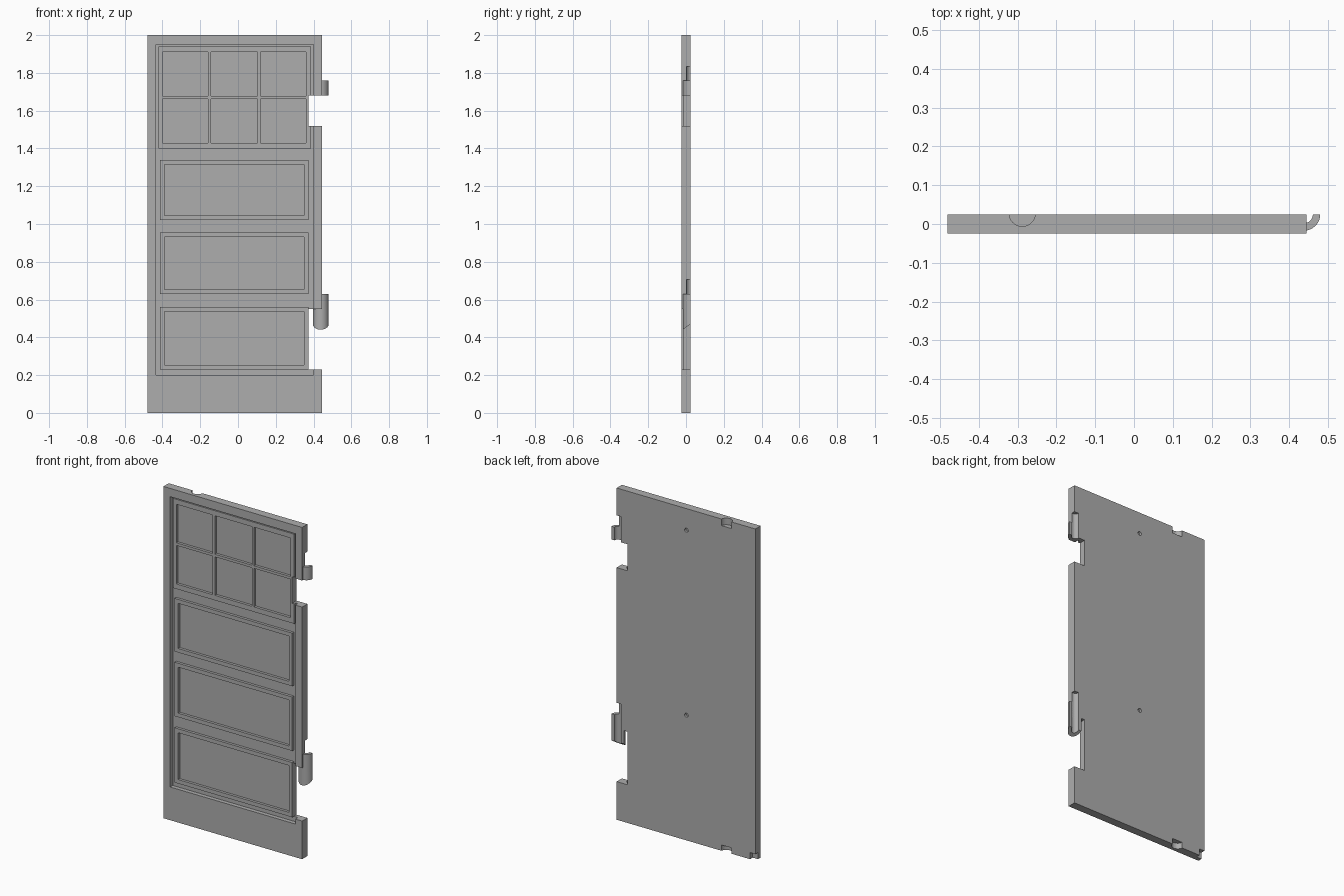
import bpy, math
from mathutils import Matrix

if "Cube" in bpy.data.objects:
    bpy.data.objects.remove(bpy.data.objects["Cube"])

grey = bpy.data.materials.new("plain_grey")
grey.use_nodes = True
colour = (0.42, 0.42, 0.42, 1)
grey.diffuse_color = colour
grey.node_tree.nodes["Principled BSDF"].inputs["Base Color"].default_value = colour

FRONT, BACK, FLOOR, TRIM = -0.025, 0.025, 0.0, -0.016
PIN_X, PIN_Y = 0.438, 0.025


def box(name, x, y, z):
    """Box from three (low, high) ranges."""
    bpy.ops.mesh.primitive_cube_add(size=1)
    ob = bpy.context.object
    ob.name = name
    size = [r[1] - r[0] for r in (x, y, z)]
    mid = [(r[0] + r[1]) / 2 for r in (x, y, z)]
    ob.data.transform(Matrix.Translation(mid) @ Matrix.Diagonal((*size, 1)))
    ob.data.materials.append(grey)
    return ob


def rod(name, radius, x, y, z, sides=32):
    """Upright cylinder spanning a z range."""
    bpy.ops.mesh.primitive_cylinder_add(radius=radius, depth=z[1] - z[0], vertices=sides)
    ob = bpy.context.object
    ob.name = name
    ob.data.transform(Matrix.Translation((x, y, (z[0] + z[1]) / 2)))
    ob.data.materials.append(grey)
    return ob


def cut(target, cutter):
    """Subtract the cutter, then discard it."""
    mod = target.modifiers.new("cut", 'BOOLEAN')
    mod.operation = 'DIFFERENCE'
    mod.solver = 'EXACT'
    mod.object = cutter
    bpy.context.view_layer.objects.active = target
    bpy.ops.object.modifier_apply(modifier=mod.name)
    bpy.data.objects.remove(cutter)


# Slab with its recessed front field
door = box("door_slab", (-0.48, 0.445), (FRONT, BACK), (0, 2))
cut(door, box("recess", (-0.435, 0.4), (-0.1, FLOOR), (0.2, 1.95)))

# Hinge clearance notches in the right edge
notches = [(0.23, 0.55), (1.52, 1.68)]
for z in notches:
    cut(door, box("notch", (0.373, 0.6), (-0.1, 0.1), z))

# Half-round catches in the top and bottom edges, at the back
for z in [(-0.1, 0.035), (1.96, 2.1)]:
    cut(door, rod("catch", 0.034, -0.288, 0.028, z))
cut(door, box("corner_slot", (-0.6, -0.445), (0.0, 0.1), (-0.1, 0.04)))

# Small blind holes in the back
for z in (0.755, 1.87):
    hole = rod("hole", 0.012, 0, 0, (-0.015, 0.05), 16)
    hole.data.transform(Matrix.Translation((-0.02, BACK, z)) @ Matrix.Rotation(-math.pi / 2, 4, 'X'))
    cut(door, hole)

# Raised mouldings around the three lower panels
for i, (low, high) in enumerate([(0.23, 0.56), (0.63, 0.955), (1.02, 1.34)]):
    frame = box(f"panel_moulding_{i + 1}", (-0.412, 0.373), (TRIM, 0.003), (low, high))
    cut(frame, box("opening", (-0.388, 0.35), (-0.1, 0.1), (low + 0.024, high - 0.024)))

# Window frame with six panes
window = box("window_frame", (-0.422, 0.386), (TRIM, 0.003), (1.4, 1.94))
for x in [(-0.4, -0.158), (-0.143, 0.103), (0.118, 0.36)]:
    for z in [(1.43, 1.662), (1.678, 1.91)]:
        cut(window, box("pane", x, (-0.1, 0.1), z))
cut(window, box("notch", (0.373, 0.6), (-0.1, 0.1), notches[1]))

# Half-round hinge barrels, open at the back
for name, z, pin_top in [("upper_hinge", (1.68, 1.76), 1.835), ("lower_hinge", (0.42, 0.63), 0.705)]:
    barrel = rod(name, 0.042, PIN_X, PIN_Y, z)
    cut(barrel, box("back_trim", (0.3, 0.6), (BACK, 0.2), (z[0] - 0.1, z[1] + 0.1)))
    if name == "lower_hinge":
        slope = box("slope", (-0.2, 0.2), (-0.2, 0.2), (-0.2, 0))
        slope.data.transform(Matrix.Translation((PIN_X, BACK, 0.47)) @ Matrix.Rotation(math.radians(35), 4, 'X'))
        cut(barrel, slope)
    for part in (door, barrel):
        cut(part, rod("pin_groove", 0.023, PIN_X, PIN_Y, (z[0] - 0.05 if part is barrel else z[0] - 0.001, pin_top)))
    bpy.ops.object.select_all(action='DESELECT')
    barrel.select_set(True)
    bpy.context.view_layer.objects.active = barrel
    bpy.ops.object.shade_smooth_by_angle(angle=math.radians(30))
